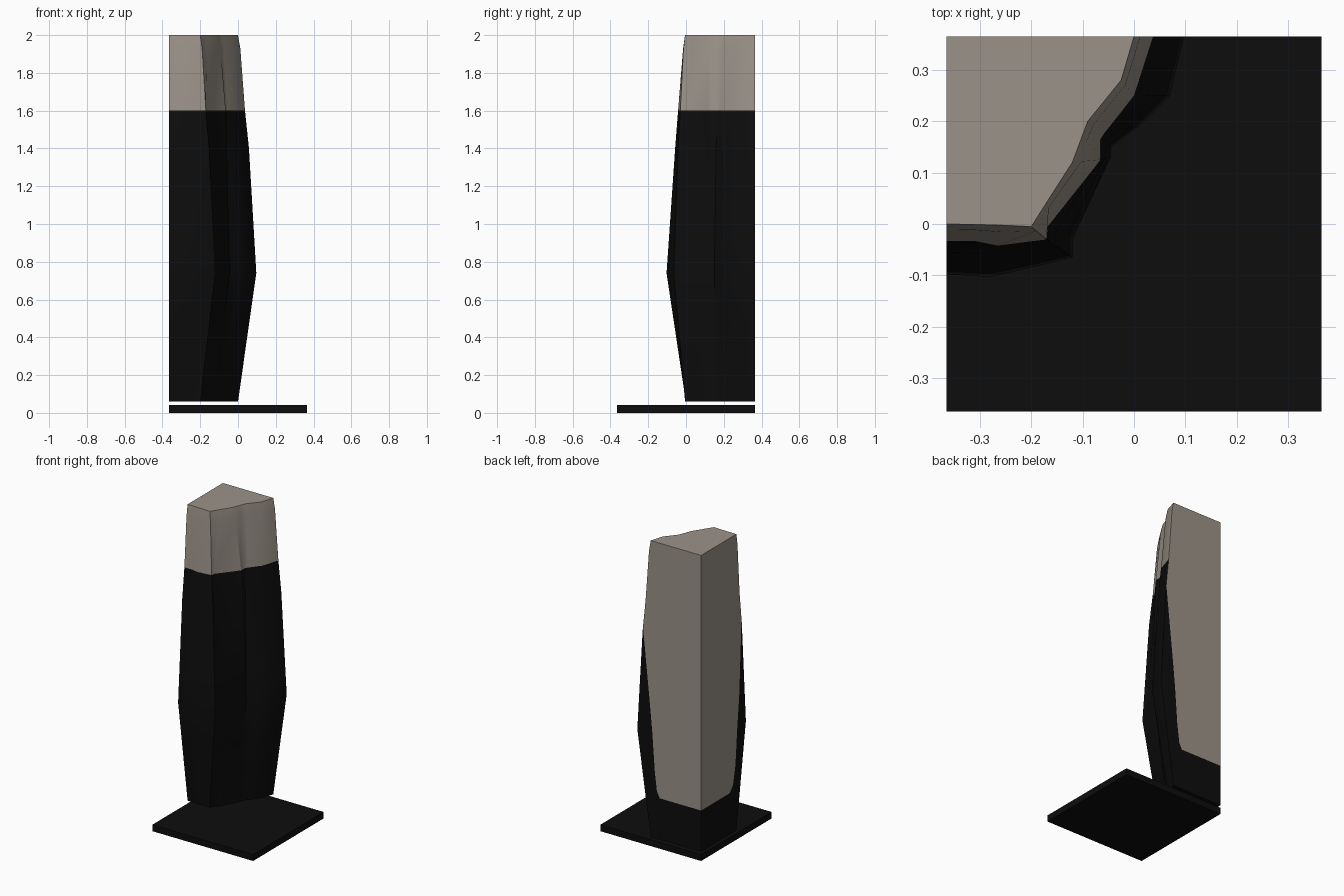
import bpy, bmesh, math

if "Cube" in bpy.data.objects:
    bpy.data.objects.remove(bpy.data.objects["Cube"])


def make_material(name, color):
    m = bpy.data.materials.new(name)
    m.diffuse_color = (*color, 1)
    m.use_nodes = True
    m.node_tree.nodes["Principled BSDF"].inputs["Base Color"].default_value = m.diffuse_color
    return m


stone = make_material("warm grey stone", (0.33, 0.29, 0.25))
black = make_material("soot black", (0.004, 0.004, 0.004))
H = 0.365  # half width of the base, and the two flat back planes


def finish(name, bm, mats):
    bmesh.ops.recalc_face_normals(bm, faces=bm.faces)
    mesh = bpy.data.meshes.new(name)
    bm.to_mesh(mesh)
    bm.free()
    for m in mats:
        mesh.materials.append(m)
    ob = bpy.data.objects.new(name, mesh)
    bpy.context.collection.objects.link(ob)
    return ob


# Base plate
bm = bmesh.new()
bmesh.ops.create_cube(bm, size=1)
for v in bm.verts:
    v.co = (v.co.x * 2 * H, v.co.y * 2 * H, (v.co.z + 0.5) * 0.042)
finish("base_plate", bm, [black])

# Chiselled outline of the pillar at its end, shoulder and widest level
end = [(-H, 0), (-.31, -.001), (-.265, -.002), (-.2, -.005), (-.165, .05),
       (-.12, .12), (-.105, .16), (-.09, .2), (-.025, .28), (0, H)]
shoulder = [(-H, -.033), (-.31, -.033), (-.265, -.042), (-.17, -.03), (-.168, -.005),
            (-.065, .125), (-.065, .165), (-.055, .18), (0, .25), (.037, H)]
belly = [(-H, -.098), (-.28, -.103), (-.2, -.085), (-.12, -.065), (-.12, -.03),
         (-.045, .13), (-.045, .15), (.01, .19), (.07, .25), (.097, H)]


def blend(a, b, t):
    return [(p[0] + (q[0] - p[0]) * t, p[1] + (q[1] - p[1]) * t) for p, q in zip(a, b)]


def outline(z):
    if z <= 0.74:
        return blend(end, belly, (z - 0.06) / 0.68)
    if z <= 1.4:
        return blend(belly, blend(shoulder, belly, 0.35), (z - 0.74) / 0.66)
    if z <= 1.6:
        return blend(blend(shoulder, belly, 0.35), shoulder, (z - 1.4) / 0.2)
    if z <= 1.93:
        return blend(shoulder, blend(end, shoulder, 0.33), (z - 1.6) / 0.33)
    return blend(blend(end, shoulder, 0.33), end, (z - 1.93) / 0.07)


# Levels with the border of the bare stone on the back (x) and left (y) planes
levels = [(0.06, -.065, .07), (0.33, -.065, .07), (0.37, -.045, .035), (0.49, -.03, .01),
          (0.74, -.012, -.01), (0.94, .007, -.03), (1.4, None, None), (1.6, None, None),
          (1.93, None, None), (2.0, None, None)]

# Pillar: lofted rings, painted by level and side
bm = bmesh.new()
rings = []
for z, bx, ly in levels:
    ring = outline(z)
    bx = ring[-1][0] - 0.004 if bx is None else bx
    ly = ring[0][1] + 0.004 if ly is None else ly
    ring = ring + [(bx, H), (-H, H), (-H, ly)]
    rings.append([bm.verts.new((x, y, z)) for x, y in ring])
n = len(rings[0])
for k in range(len(rings) - 1):
    z = levels[k][0]
    for i in range(n):
        j = (i + 1) % n
        f = bm.faces.new((rings[k][i], rings[k][j], rings[k + 1][j], rings[k + 1][i]))
        if i < 9:                       # chiselled front
            bare = z >= 1.6
        elif i in (10, 11):             # bare panels on the flat planes
            bare = z >= 0.33
        else:                           # borders of the flat planes
            bare = z >= 1.4
        f.material_index = 0 if bare else 1
bm.faces.new(rings[0][::-1]).material_index = 1
bm.faces.new(rings[-1]).material_index = 0
pillar = finish("stone_pillar", bm, [stone, black])

bpy.ops.object.select_all(action='DESELECT')
pillar.select_set(True)
bpy.context.view_layer.objects.active = pillar
bpy.ops.object.shade_smooth_by_angle(angle=math.radians(30))
